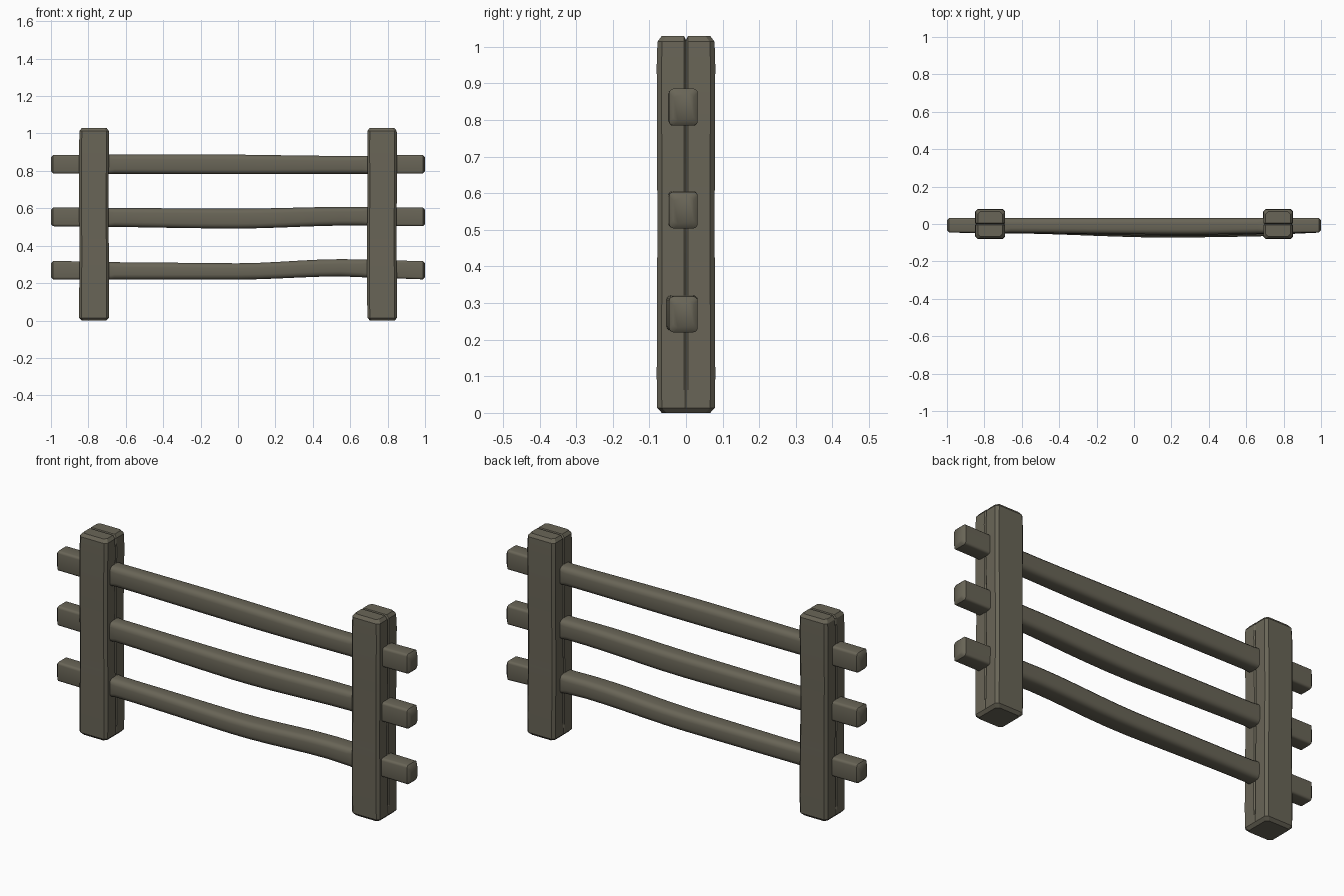
import bpy, bmesh, math

if "Cube" in bpy.data.objects:
    bpy.data.objects.remove(bpy.data.objects["Cube"])

wood = bpy.data.materials.new("weathered wood")
wood.diffuse_color = (0.141, 0.130, 0.095, 1)
wood.use_nodes = True
wood.node_tree.nodes["Principled BSDF"].inputs["Base Color"].default_value = wood.diffuse_color


def finish(name, bm, angle):
    bmesh.ops.recalc_face_normals(bm, faces=bm.faces)
    me = bpy.data.meshes.new(name)
    bm.to_mesh(me)
    bm.free()
    me.materials.append(wood)
    ob = bpy.data.objects.new(name, me)
    bpy.context.collection.objects.link(ob)
    bpy.ops.object.select_all(action='DESELECT')
    ob.select_set(True)
    bpy.context.view_layer.objects.active = ob
    bpy.ops.object.shade_smooth_by_angle(angle=math.radians(angle))
    return ob


def bridge(bm, rings):
    for a, b in zip(rings, rings[1:]):
        n = len(a)
        for i in range(n):
            bm.faces.new((a[i], a[(i + 1) % n], b[(i + 1) % n], b[i]))


def lerp(points, x):
    # smooth interpolation through (x, value) pairs
    for (x0, v0), (x1, v1) in zip(points, points[1:]):
        if x <= x1:
            t = max(0, (x - x0) / (x1 - x0))
            t = t * t * (3 - 2 * t)
            return v0 + (v1 - v0) * t
    return points[-1][1]


# Posts: chamfered beams with a narrow crack down both sides and over the top
def post(name, cx, phase):
    bm = bmesh.new()
    rings = []
    levels = [(0, .014), (.014, .001), (.1, 0), (.36, .001), (.5, .002),
              (.7, .001), (.95, 0), (1.014, .002), (1.03, .014)]
    for k, (z, inset) in enumerate(levels):
        h = .080 - inset
        c = .013
        crack = 0 if k < 2 else .006 + .002 * math.sin(5 * z + phase)
        side = [(h - c, -h), (h, -h + c), (h, -.006), (h - crack, 0),
                (h, .006), (h, h - c), (h - c, h)]
        sec = side + [(-x, -y) for x, y in side]
        sway = .0015 * math.sin(7 * z + phase)
        rings.append([bm.verts.new((cx + x + sway, y, z)) for x, y in sec])
    bridge(bm, rings)
    bm.faces.new(rings[0])
    top = rings[-1]
    for i in (3, 10):
        top[i].co.z -= .012
    # top cap: two halves meeting in the crack
    for a, b in ((2, 11), (4, 9)):
        bm.faces.new((top[a], top[3], top[10], top[b]))
    bm.faces.new([top[i] for i in (11, 12, 13, 0, 1, 2)])
    bm.faces.new([top[i] for i in (4, 5, 6, 7, 8, 9)])
    finish(name, bm, 28)


post("left_post", -.77, 0)
post("right_post", .77, 2)


# Rails: squared tenon ends, rounder and slightly bowed in the middle
def rail(name, top, bottom, front):
    bm = bmesh.new()
    rings = []
    xs = [-1, -.988, -.86, -.74, -.66] + [-.55 + .11 * i for i in range(11)]
    xs += [.66, .74, .86, .988, 1]
    for x in xs:
        mid = abs(x) < .72
        zt, zb = lerp(top, x), lerp(bottom, x)
        yf, yb = lerp(front, x), .032
        shrink = .012 if abs(x) == 1 else 0
        hy, hz = (yb - yf) / 2 - shrink, (zt - zb) / 2 - shrink
        cy, cz = (yf + yb) / 2, (zt + zb) / 2
        r = .026 if mid else .012
        ring = []
        for q in range(4):
            for s in range(4):
                a = math.pi / 2 * (q + s / 3)
                sy = 1 if q in (0, 3) else -1
                sz = 1 if q < 2 else -1
                ring.append(bm.verts.new((x, cy + sy * (hy - r) + r * math.cos(a),
                                          cz + sz * (hz - r) + r * math.sin(a))))
        rings.append(ring)
    bridge(bm, rings)
    bm.faces.new(rings[0])
    bm.faces.new(rings[-1])
    finish(name, bm, 40)


rail("top_rail",
     [(-1, .886), (-.2, .888), (.6, .880), (1, .886)],
     [(-1, .785), (0, .782), (.6, .784), (1, .785)],
     [(-1, -.046), (-.7, -.048), (.3, -.056), (1, -.046)])
rail("middle_rail",
     [(-1, .604), (0, .598), (.6, .608), (1, .604)],
     [(-1, .504), (0, .492), (.6, .508), (1, .504)],
     [(-1, -.046), (-.7, -.048), (.3, -.064), (1, -.046)])
rail("bottom_rail",
     [(-1, .318), (-.5, .310), (0, .306), (.55, .328), (1, .318)],
     [(-1, .220), (0, .219), (.55, .236), (.75, .228), (1, .220)],
     [(-1, -.046), (-.7, -.050), (.2, -.073), (.6, -.068), (1, -.046)])
